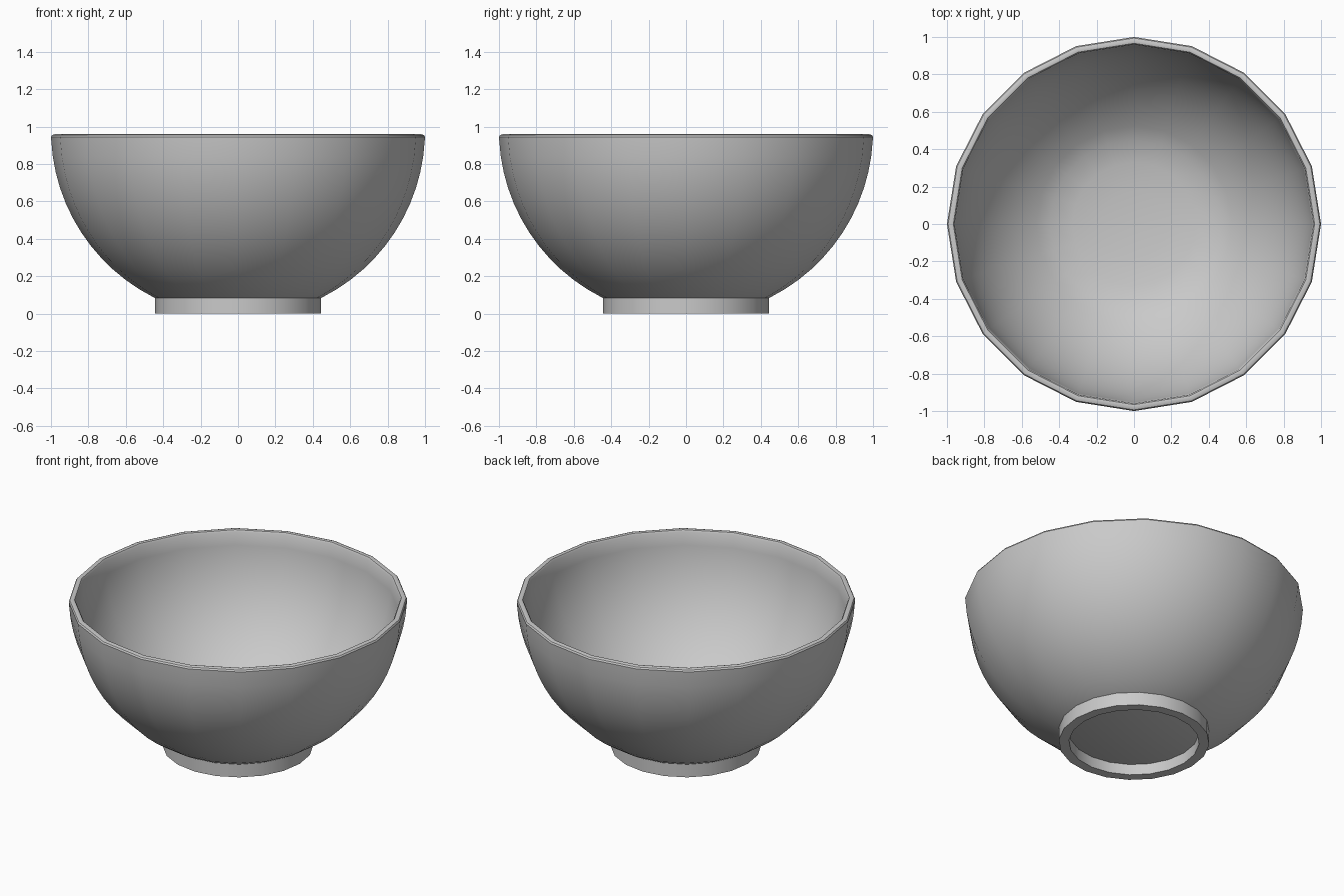
import bpy, bmesh
from math import sin, cos, radians, tau

SIDES = 20
CENTRE_Z = 0.98

default_cube = bpy.data.objects.get("Cube")
if default_cube:
    bpy.data.objects.remove(default_cube, do_unlink=True)

# One plain grey for the whole bowl
grey = bpy.data.materials.new("plain grey")
grey.use_nodes = True
colour = (0.59, 0.59, 0.59, 1)
grey.diffuse_color = colour
grey.node_tree.nodes["Principled BSDF"].inputs["Base Color"].default_value = colour


def lathe(name, profile):
    """Turn a profile of (radius, height) points around the z axis."""
    bm = bmesh.new()
    verts = [bm.verts.new((r, 0, z)) for r, z in profile]
    edges = [bm.edges.new(pair) for pair in zip(verts, verts[1:])]
    bmesh.ops.spin(bm, geom=verts + edges, cent=(0, 0, 0), axis=(0, 0, 1),
                   angle=tau, steps=SIDES, use_merge=True)
    bmesh.ops.remove_doubles(bm, verts=bm.verts[:], dist=0.0005)
    bmesh.ops.recalc_face_normals(bm, faces=bm.faces[:])
    mesh = bpy.data.meshes.new(name)
    bm.to_mesh(mesh)
    bm.free()
    mesh.materials.append(grey)
    obj = bpy.data.objects.new(name, mesh)
    bpy.context.collection.objects.link(obj)
    bpy.ops.object.select_all(action="DESELECT")
    obj.select_set(True)
    bpy.context.view_layer.objects.active = obj
    bpy.ops.object.shade_smooth_by_angle(angle=radians(35))
    return obj


def arc(radius, start, end, steps):
    """Points on a circle, with angles in degrees from straight down."""
    angles = [radians(start + (end - start) * i / steps) for i in range(steps + 1)]
    return [(radius * sin(a), CENTRE_Z - radius * cos(a)) for a in angles]


# Bowl: underside, outer wall, rounded rim, inner wall and shallow floor
underside = [(0, 0.07), (0.41, 0.07)]
rim = [(1, 0.945), (0.994, 0.955), (0.98, 0.96), (0.966, 0.957)]
floor = [(0.33, 0.105), (0.18, 0.09), (0, 0.085)]
lathe("bowl", underside + arc(1, 27, 87, 12) + rim + arc(0.96, 88, 28, 12) + floor)

# Foot ring: a hollow band under the bowl
lathe("foot_ring", [(0.445, 0.095), (0.445, 0), (0.385, 0), (0.385, 0.075),
                    (0.445, 0.095)])
